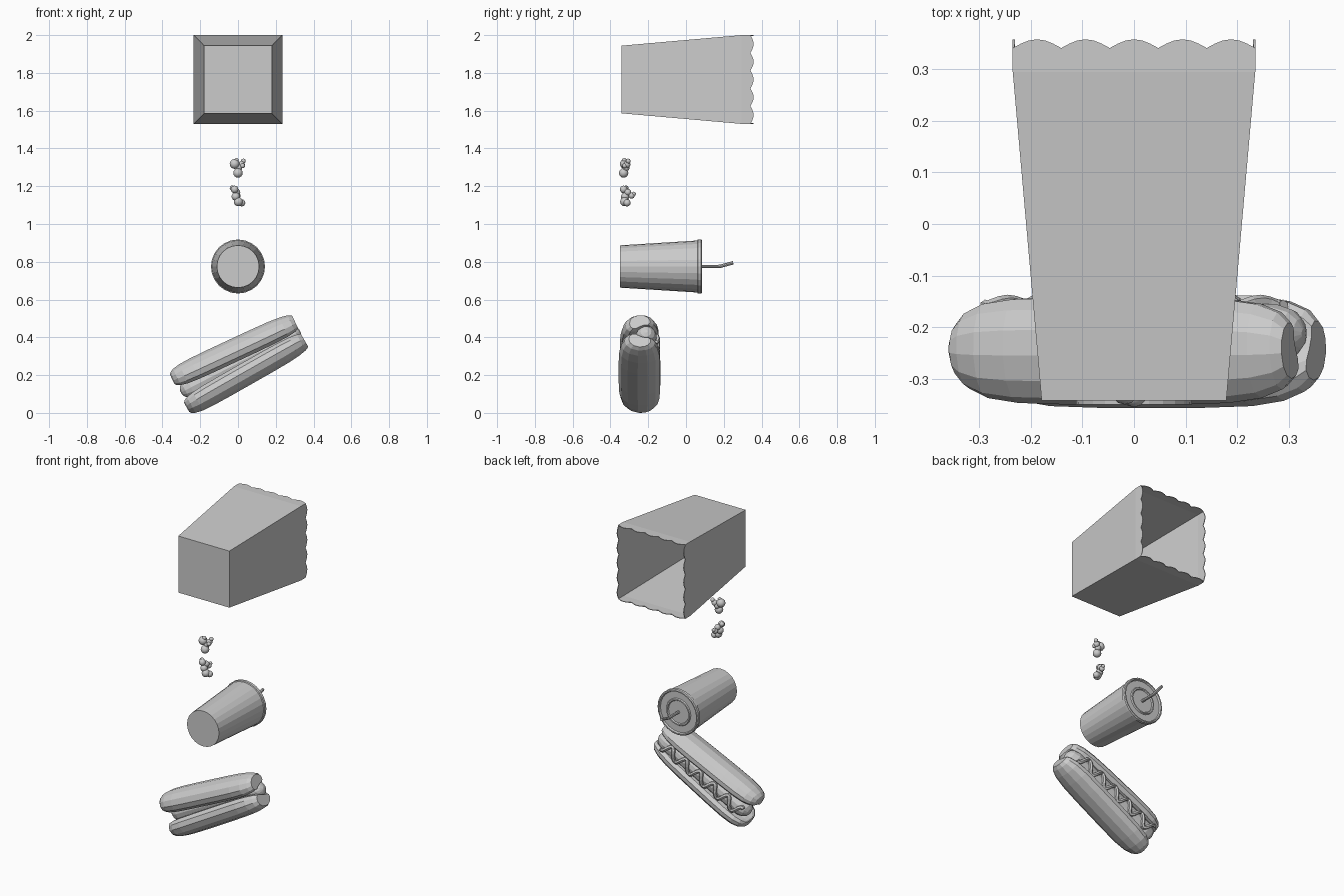
import bpy, bmesh, math
from mathutils import Vector, Matrix

if "Cube" in bpy.data.objects:
    bpy.data.objects.remove(bpy.data.objects["Cube"])

sin, cos, pi = math.sin, math.cos, math.pi


def loft(name, loops, cap_start=True, cap_end=True, smooth=False):
    """Skin a list of equally sized closed loops."""
    bm = bmesh.new()
    rings = [[bm.verts.new(p) for p in loop] for loop in loops]
    n = len(rings[0])
    for a, b in zip(rings, rings[1:]):
        for i in range(n):
            j = (i + 1) % n
            bm.faces.new((a[i], a[j], b[j], b[i]))
    if cap_start:
        bm.faces.new(rings[0])
    if cap_end:
        bm.faces.new(rings[-1])
    bmesh.ops.recalc_face_normals(bm, faces=bm.faces)
    return finish(name, bm, smooth)


def finish(name, bm, smooth=False):
    me = bpy.data.meshes.new(name)
    bm.to_mesh(me)
    bm.free()
    ob = bpy.data.objects.new(name, me)
    bpy.context.collection.objects.link(ob)
    if smooth:
        me.polygons.foreach_set("use_smooth", [True] * len(me.polygons))
    return ob


def lathe(name, profile, z, n=24):
    """Revolve (radius, y) points about the y direction at height z."""
    return loft(name, [[(r * cos(2 * pi * i / n), y, z + r * sin(2 * pi * i / n))
                        for i in range(n)] for r, y in profile])


def tube(name, path, radius, n=8, spread=Vector((1, 0, 0))):
    """Round tube along a list of points."""
    path = [Vector(p) for p in path]
    loops = []
    for i, p in enumerate(path):
        t = (path[min(i + 1, len(path) - 1)] - path[max(i - 1, 0)]).normalized()
        a = (spread - t * spread.dot(t)).normalized()
        b = t.cross(a)
        loops.append([p + radius * (a * cos(2 * pi * k / n) + b * sin(2 * pi * k / n))
                      for k in range(n)])
    return loft(name, loops)


# popcorn box: square tapered shell with scalloped open edge
BOX_Z, STEPS = 1.765, 30
corners = [(-1, -1), (1, -1), (1, 1), (-1, 1)]
rim = []
for k in range(4):
    (x0, z0), (x1, z1) = corners[k], corners[(k + 1) % 4]
    for s in range(STEPS):
        t = s / STEPS
        rim.append((x0 + (x1 - x0) * t, z0 + (z1 - z0) * t, abs(sin(5 * pi * t))))
box_loops = [[(x * h, y + c * w, BOX_Z + z * h) for x, z, w in rim]
             for h, y, c in ((0.179, -0.342, 0), (0.235, 0.295, 0), (0.235, 0.341, 0.017))]
box = loft("popcorn_box", box_loops, cap_end=False)
shell = box.modifiers.new("thickness", "SOLIDIFY")
shell.thickness = 0.004
shell.offset = -1

# popcorn pieces: clusters of small balls (x, y, z, radius)
clusters = {
    "popcorn_upper": [(-0.018, -0.324, 1.318, 0.026), (0.0, -0.33, 1.270, 0.025),
                      (0.018, -0.312, 1.315, 0.018), (0.028, -0.306, 1.333, 0.013),
                      (0.024, -0.325, 1.308, 0.013), (-0.008, -0.326, 1.338, 0.012),
                      (0.004, -0.318, 1.298, 0.019)],
    "popcorn_lower": [(-0.018, -0.330, 1.183, 0.020), (-0.030, -0.318, 1.190, 0.014),
                      (-0.006, -0.308, 1.168, 0.018), (-0.012, -0.322, 1.145, 0.022),
                      (0.002, -0.325, 1.118, 0.024), (0.020, -0.312, 1.112, 0.019),
                      (-0.002, -0.288, 1.150, 0.016), (0.0, -0.276, 1.160, 0.011)],
}
for name, balls in clusters.items():
    bm = bmesh.new()
    for x, y, z, r in balls:
        bmesh.ops.create_uvsphere(bm, u_segments=12, v_segments=8, radius=r,
                                  matrix=Matrix.Translation((x, y, z)))
    finish(name, bm, smooth=True)

# drink cup, lid and bent straw
CUP_Z = 0.775
lathe("cup", [(0.112, -0.350), (0.138, 0.066)], CUP_Z)
lathe("cup_lid", [(0.138, 0.060), (0.143, 0.063), (0.143, 0.080), (0.138, 0.085),
                  (0.131, 0.085), (0.127, 0.074), (0.086, 0.074), (0.082, 0.081),
                  (0.074, 0.081), (0.070, 0.074)], CUP_Z)
tube("straw", [(0, 0.06, CUP_Z), (0, 0.17, CUP_Z), (0, 0.185, CUP_Z + 0.002),
               (0, 0.25, CUP_Z + 0.020)], 0.009)

# hot dog frame: u runs along the bun, n across it, tilted in the xz plane
parts = []


def place(u, y, n, deg=27.3):
    a = math.radians(deg)
    return (u * cos(a) - n * sin(a), y, 0.25 + u * sin(a) + n * cos(a))


# bun halves: rounded half section with an inner hollow for the sausage
section = [(-0.315, 0.010), (-0.340, 0.028), (-0.350, 0.058), (-0.338, 0.092), (-0.305, 0.118),
           (-0.255, 0.132), (-0.205, 0.130), (-0.165, 0.114), (-0.143, 0.088), (-0.142, 0.062),
           (-0.160, 0.044), (-0.200, 0.042), (-0.240, 0.030), (-0.280, 0.012)]
stations = [(-0.352, 0.25), (-0.345, 0.48), (-0.325, 0.70), (-0.285, 0.88), (-0.22, 0.97),
            (-0.11, 1.0), (0.0, 1.0), (0.12, 1.0), (0.23, 0.97), (0.30, 0.88),
            (0.345, 0.72), (0.366, 0.52)]
for name, side, deg, widen in (("bun_upper", 1, 25, 1.0), ("bun_lower", -1, 29.6, 1.06)):
    loops = []
    for u, s in stations:
        loops.append([place(u, -0.245 + (y + 0.245) * s * widen,
                            side * (0.068 + (n - 0.068) * (0.25 + 0.75 * s)), deg)
                      for y, n in section])
    parts.append(loft(name, loops))

# sausage with rounded ends
R, Y0 = 0.057, -0.212
ends = [(0.370, 0.15), (0.362, 0.5), (0.345, 0.8), (0.31, 1.0)]
spans = [(-u + 0.03, s) for u, s in ends] + [(0, 1.0)] + ends[::-1]
parts.append(loft("sausage", [[place(u, Y0 + R * s * cos(2 * pi * k / 14), R * s * sin(2 * pi * k / 14))
                               for k in range(14)] for u, s in spans]))

# wavy sauce along the open side of the sausage
wave = []
for i in range(73):
    u = -0.31 + 0.62 * i / 72
    ang = 0.6 * sin(u * 2 * pi / 0.11)
    wave.append(place(u, Y0 + (R + 0.006) * cos(ang), (R + 0.006) * sin(ang)))
parts.append(tube("sauce", wave, 0.012, 6, Vector((0, 1, 0))))

# rest the hot dog on the ground plane
low = min(v.co.z for ob in parts for v in ob.data.vertices)
for ob in parts:
    ob.data.transform(Matrix.Translation((0, 0, -low)))
